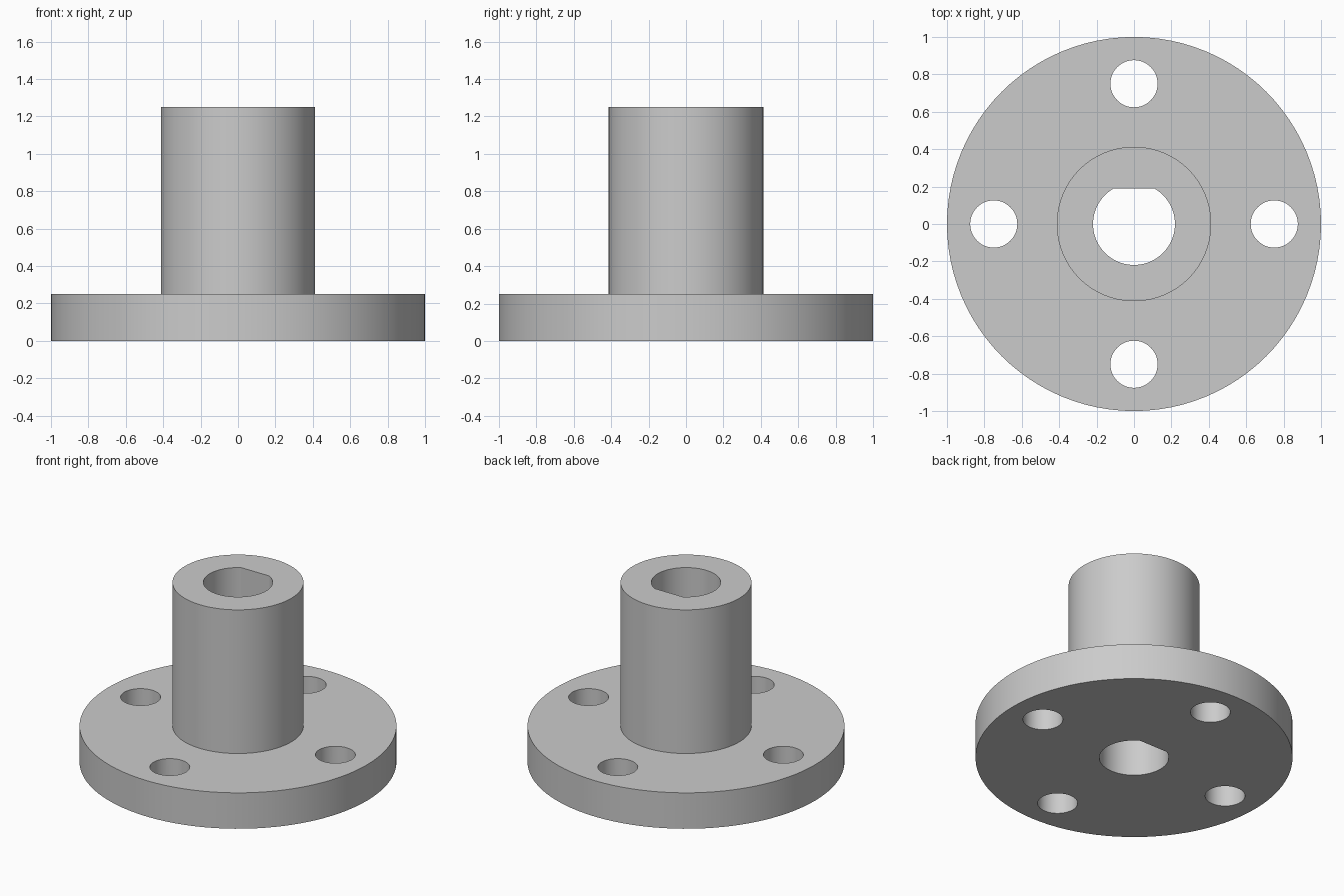
import bpy
import bmesh
import math

SEGMENTS = 96
FLANGE_R, FLANGE_H = 1.0, 0.25
HUB_R, TOTAL_H = 0.413, 1.25
BORE_R, BORE_FLAT_Y = 0.219, 0.19
BOLT_R, BOLT_CIRCLE = 0.126, 0.75

if "Cube" in bpy.data.objects:
    bpy.data.objects.remove(bpy.data.objects["Cube"], do_unlink=True)


def mesh_object(name, bm):
    bmesh.ops.recalc_face_normals(bm, faces=bm.faces)
    mesh = bpy.data.meshes.new(name)
    bm.to_mesh(mesh)
    bm.free()
    obj = bpy.data.objects.new(name, mesh)
    bpy.context.collection.objects.link(obj)
    return obj


def circle(radius, cx=0.0, cy=0.0, count=SEGMENTS):
    angles = [math.tau * i / count for i in range(count)]
    return [(cx + radius * math.cos(a), cy + radius * math.sin(a)) for a in angles]


def prism(name, outline, bottom, top):
    bm = bmesh.new()
    face = bm.faces.new([bm.verts.new((x, y, bottom)) for x, y in outline])
    extruded = bmesh.ops.extrude_face_region(bm, geom=[face], use_keep_orig=True)
    verts = [v for v in extruded["geom"] if isinstance(v, bmesh.types.BMVert)]
    bmesh.ops.translate(bm, verts=verts, vec=(0, 0, top - bottom))
    return mesh_object(name, bm)


def cut(target, cutter):
    cutter.hide_render = True
    mod = target.modifiers.new("cut", 'BOOLEAN')
    mod.operation = 'DIFFERENCE'
    mod.solver = 'EXACT'
    mod.object = cutter
    bpy.context.view_layer.objects.active = target
    bpy.ops.object.modifier_apply(modifier=mod.name)
    bpy.data.objects.remove(cutter, do_unlink=True)


# Flange and hub turned as one solid body
bm = bmesh.new()
rings = [[bm.verts.new((x, y, z)) for x, y in circle(r)]
         for r, z in [(FLANGE_R, 0), (FLANGE_R, FLANGE_H),
                      (HUB_R, FLANGE_H), (HUB_R, TOTAL_H)]]
for low, high in zip(rings, rings[1:]):
    for i in range(SEGMENTS):
        j = (i + 1) % SEGMENTS
        bm.faces.new((low[i], low[j], high[j], high[i]))
bm.faces.new(rings[0])
bm.faces.new(rings[-1])
body = mesh_object("flanged_hub", bm)

# D-shaped shaft bore: an arc closed by a straight chord
start = math.pi - math.asin(BORE_FLAT_Y / BORE_R)
sweep = math.tau - 2 * (math.pi / 2 - math.asin(BORE_FLAT_Y / BORE_R))
arc = [start + sweep * i / SEGMENTS for i in range(SEGMENTS + 1)]
bore = [(BORE_R * math.cos(a), BORE_R * math.sin(a)) for a in arc]
cut(body, prism("bore_cutter", bore, -0.1, TOTAL_H + 0.1))

# Four bolt holes around the flange
for k in range(4):
    a = k * math.pi / 2
    hole = circle(BOLT_R, BOLT_CIRCLE * math.cos(a), BOLT_CIRCLE * math.sin(a), 48)
    cut(body, prism("bolt_cutter", hole, -0.1, FLANGE_H + 0.1))

# Plain grey metal
grey = bpy.data.materials.new("light_grey")
grey.use_nodes = True
color = (0.6, 0.6, 0.6, 1.0)
grey.diffuse_color = color
grey.node_tree.nodes["Principled BSDF"].inputs["Base Color"].default_value = color
body.data.materials.clear()
body.data.materials.append(grey)

# Smooth round walls, crisp rims
bpy.ops.object.select_all(action='DESELECT')
body.select_set(True)
bpy.context.view_layer.objects.active = body
bpy.ops.object.shade_smooth_by_angle(angle=math.radians(25))
